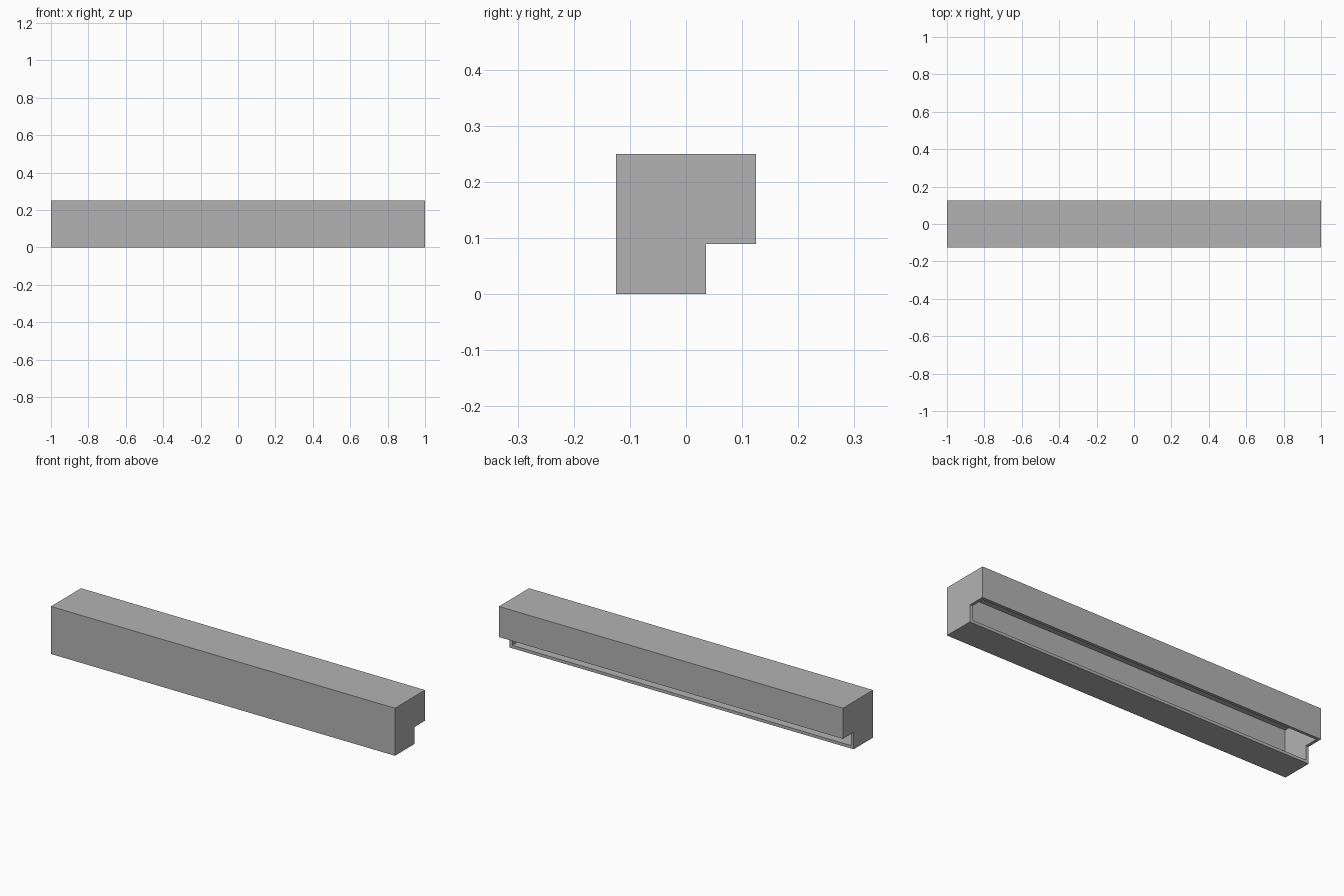
import bpy
import bmesh
from mathutils import Vector

cube = bpy.data.objects.get("Cube")
if cube:
    bpy.data.objects.remove(cube)

HALF, SIDE, HEIGHT = 1.0, 0.125, 0.25
NOTCH_Y, NOTCH_Z = 0.036, 0.089
WALL = 0.0155

grey = bpy.data.materials.new("plain grey")
grey.use_nodes = True
colour = (0.45, 0.45, 0.45, 1)
grey.diffuse_color = colour
grey.node_tree.nodes["Principled BSDF"].inputs["Base Color"].default_value = colour

# L-shaped cross-section, swept along the length
profile = [(-SIDE, 0), (NOTCH_Y, 0), (NOTCH_Y, NOTCH_Z),
           (SIDE, NOTCH_Z), (SIDE, HEIGHT), (-SIDE, HEIGHT)]
bm = bmesh.new()
end = bm.faces.new([bm.verts.new((-HALF, y, z)) for y, z in profile])
swept = bmesh.ops.extrude_face_region(bm, geom=[end], use_keep_orig=True)
bmesh.ops.translate(bm, vec=Vector((2 * HALF, 0, 0)),
                    verts=[v for v in swept["geom"] if isinstance(v, bmesh.types.BMVert)])
bmesh.ops.recalc_face_normals(bm, faces=bm.faces)

# Open both faces of the notch into the hollow inside
inner_edge = [e for e in bm.edges
              if all(abs(v.co.y - NOTCH_Y) < 1e-4 and abs(v.co.z - NOTCH_Z) < 1e-4
                     for v in e.verts)][0]
bmesh.ops.delete(bm, geom=list(inner_edge.link_faces), context="FACES")

mesh = bpy.data.meshes.new("hollow_beam")
bm.to_mesh(mesh)
bm.free()
mesh.materials.append(grey)
beam = bpy.data.objects.new("hollow_beam", mesh)
bpy.context.collection.objects.link(beam)

# Thin walls grow inward
shell = beam.modifiers.new("walls", "SOLIDIFY")
shell.thickness = WALL
shell.offset = -1
shell.use_even_offset = True
